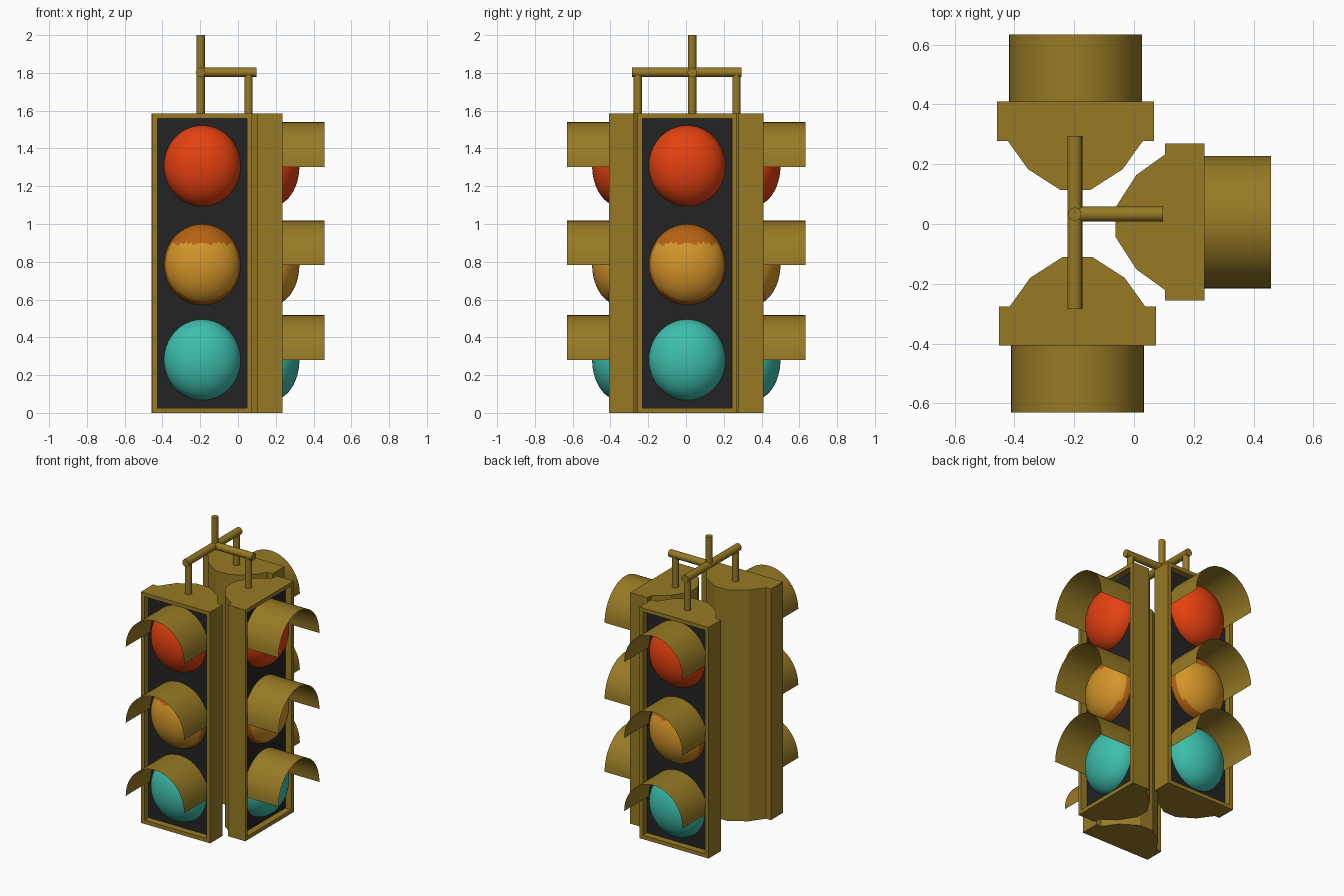
import bpy, bmesh, math
from mathutils import Matrix, Vector

if "Cube" in bpy.data.objects:
    bpy.data.objects.remove(bpy.data.objects["Cube"])


def material(name, rgb):
    m = bpy.data.materials.new(name)
    m.diffuse_color = (*rgb, 1)
    m.use_nodes = True
    m.node_tree.nodes["Principled BSDF"].inputs["Base Color"].default_value = m.diffuse_color
    return m


GOLD = material("gold paint", (0.31, 0.195, 0.018))
BLACK = material("black panel", (0.017, 0.017, 0.017))
RED = material("red lens", (0.78, 0.052, 0.005))
AMBER = material("amber lens", (0.66, 0.30, 0.022))
ORANGE = material("dark orange rim", (0.46, 0.12, 0.006))
TEAL = material("teal lens", (0.047, 0.52, 0.42))


def finish(bm, name, mats, matrix=Matrix(), smooth=False):
    mesh = bpy.data.meshes.new(name)
    bm.to_mesh(mesh)
    bm.free()
    for m in mats:
        mesh.materials.append(m)
    ob = bpy.data.objects.new(name, mesh)
    ob.matrix_world = matrix
    bpy.context.collection.objects.link(ob)
    if smooth:
        bpy.ops.object.select_all(action='DESELECT')
        ob.select_set(True)
        bpy.context.view_layer.objects.active = ob
        bpy.ops.object.shade_smooth_by_angle(angle=math.radians(40))
    return ob


# Housing: faceted plan extruded upward, with a recessed dark front panel
def housing(name, matrix):
    half = [(0.2625, 0), (0.2625, 0.132), (0.226, 0.132), (0.158, 0.227), (0.049, 0.297)]
    plan = half + [(-x, y) for x, y in reversed(half)]
    bm = bmesh.new()
    base = bm.faces.new([bm.verts.new((x, y, 0)) for x, y in plan])
    ext = bmesh.ops.extrude_face_region(bm, geom=[base], use_keep_orig=True)
    bmesh.ops.translate(bm, vec=(0, 0, 1.585),
                        verts=[v for v in ext["geom"] if isinstance(v, bmesh.types.BMVert)])
    bmesh.ops.recalc_face_normals(bm, faces=bm.faces[:])
    front = next(f for f in bm.faces if f.normal.y < -0.9)
    bmesh.ops.inset_region(bm, faces=[front], thickness=0.037)
    bmesh.ops.inset_region(bm, faces=[front], thickness=0.0005)
    bmesh.ops.translate(bm, vec=(0, 0.045, 0), verts=front.verts[:])
    front.material_index = 1
    finish(bm, name, [GOLD, BLACK], matrix)


# Lens: flattened sphere with its pole facing outward
def lens(name, z, mats, matrix):
    bm = bmesh.new()
    bmesh.ops.create_uvsphere(bm, u_segments=40, v_segments=28, radius=1,
                              matrix=Matrix.Rotation(math.pi / 2, 4, 'X'))
    bmesh.ops.scale(bm, vec=(0.204, 0.147, 0.215), verts=bm.verts[:])
    if len(mats) > 1:
        for f in bm.faces:
            c = f.calc_center_median()
            if math.hypot(c.x, c.z) > 0.192 or c.z > 0.11:
                f.material_index = 1
    bmesh.ops.translate(bm, vec=(0, 0.057, z), verts=bm.verts[:])
    finish(bm, name, mats, matrix, True)


# Visor: thin half-round sheet over the lens
def visor(name, z, matrix):
    bm = bmesh.new()
    n = 24
    rows = []
    for i in range(n + 1):
        a = math.pi * i / n
        x, h = 0.222 * math.cos(a), z + 0.236 * math.sin(a)
        rows.append([bm.verts.new((x, y, h)) for y in (-0.223, 0.045)])
    for a, b in zip(rows, rows[1:]):
        bm.faces.new((a[0], a[1], b[1], b[0]))
    bmesh.ops.recalc_face_normals(bm, faces=bm.faces[:])
    if sum((f.normal.z for f in bm.faces)) < 0:
        bmesh.ops.reverse_faces(bm, faces=bm.faces[:])
    finish(bm, name, [GOLD], matrix, True)


# Pipe between two points
def pipe(name, a, b, r):
    a, b = Vector(a), Vector(b)
    d = b - a
    bm = bmesh.new()
    bmesh.ops.create_cone(bm, cap_ends=True, segments=20, radius1=r, radius2=r, depth=d.length)
    rot = d.to_track_quat('Z', 'Y').to_matrix().to_4x4()
    finish(bm, name, [GOLD], Matrix.Translation((a + b) / 2) @ rot, True)


# Three signal heads: front, right and back
heads = [("front", (-0.189, -0.407, 0), 0),
         ("right", (0.235, 0.006, 0), 90),
         ("back", (-0.196, 0.41, 0), 180)]
lamps = [("red", 1.308, 1.303, [RED]),
         ("amber", 0.785, 0.782, [AMBER, ORANGE]),
         ("teal", 0.281, 0.281, [TEAL])]
for side, pos, angle in heads:
    mat = Matrix.Translation(pos) @ Matrix.Rotation(math.radians(angle), 4, 'Z')
    housing(side + "_housing", mat)
    for colour, lens_z, visor_z, mats in lamps:
        lens(f"{side}_{colour}_lens", lens_z, mats, mat)
        visor(f"{side}_{colour}_visor", visor_z, mat)

# Hanging frame: stems, crossbars and the centre pole
for side, x, y in [("front", -0.198, -0.255), ("right", 0.056, 0.033), ("back", -0.198, 0.267)]:
    pipe(side + "_stem", (x, y, 1.57), (x, y, 1.8), 0.022)
pipe("long_crossbar", (-0.198, -0.285, 1.803), (-0.198, 0.295, 1.803), 0.025)
pipe("short_crossbar", (-0.198, 0.033, 1.803), (0.097, 0.033, 1.803), 0.025)
pipe("centre_pole", (-0.198, 0.033, 1.8), (-0.198, 0.033, 2.0), 0.022)
